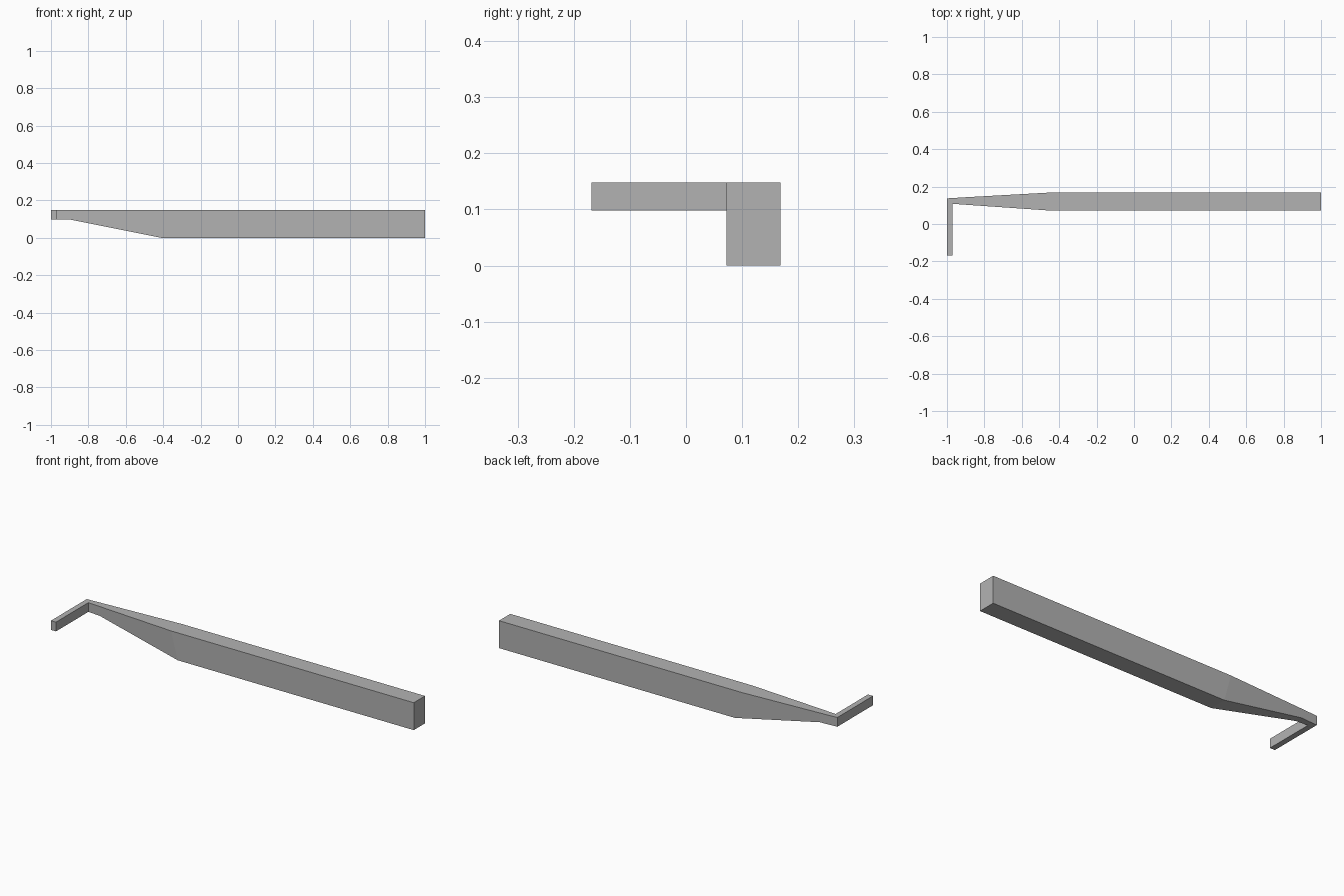
import bpy
import bmesh

cube = bpy.data.objects.get("Cube")
if cube:
    bpy.data.objects.remove(cube, do_unlink=True)

# Plain grey material
grey = bpy.data.materials.new("plain_grey")
grey.use_nodes = True
colour = (0.448, 0.448, 0.448, 1)
grey.diffuse_color = colour
grey.node_tree.nodes["Principled BSDF"].inputs["Base Color"].default_value = colour

TOP, NECK = 0.148, 0.098


def section(inner, outer, bottom, lean=0.0):
    """Four-cornered cross-section; lean shifts its lower corners along x."""
    (xi, yi), (xo, yo) = inner, outer
    return [(xi, yi, TOP), (xo, yo, TOP),
            (xo + lean, yo, bottom), (xi + lean, yi, bottom)]


# Sections from the bent tip, round the mitred corner, to the handle end
sections = [
    section((-0.97, -0.168), (-1, -0.168), NECK),
    section((-0.97, 0.108), (-1, 0.137), NECK),
    section((-0.9, 0.103), (-0.9, 0.143), NECK),
    section((-0.45, 0.072), (-0.45, 0.168), 0, 0.04),
    section((1, 0.072), (1, 0.168), 0),
]

# Bridge the sections into one closed solid
bm = bmesh.new()
rings = [[bm.verts.new(p) for p in s] for s in sections]
for a, b in zip(rings, rings[1:]):
    for i in range(4):
        j = (i + 1) % 4
        bm.faces.new((a[i], a[j], b[j], b[i]))
bm.faces.new(rings[0])
bm.faces.new(rings[-1])
bmesh.ops.recalc_face_normals(bm, faces=bm.faces)

mesh = bpy.data.meshes.new("bent_bar")
bm.to_mesh(mesh)
bm.free()
mesh.materials.append(grey)
bar = bpy.data.objects.new("bent_bar", mesh)
bpy.context.scene.collection.objects.link(bar)
